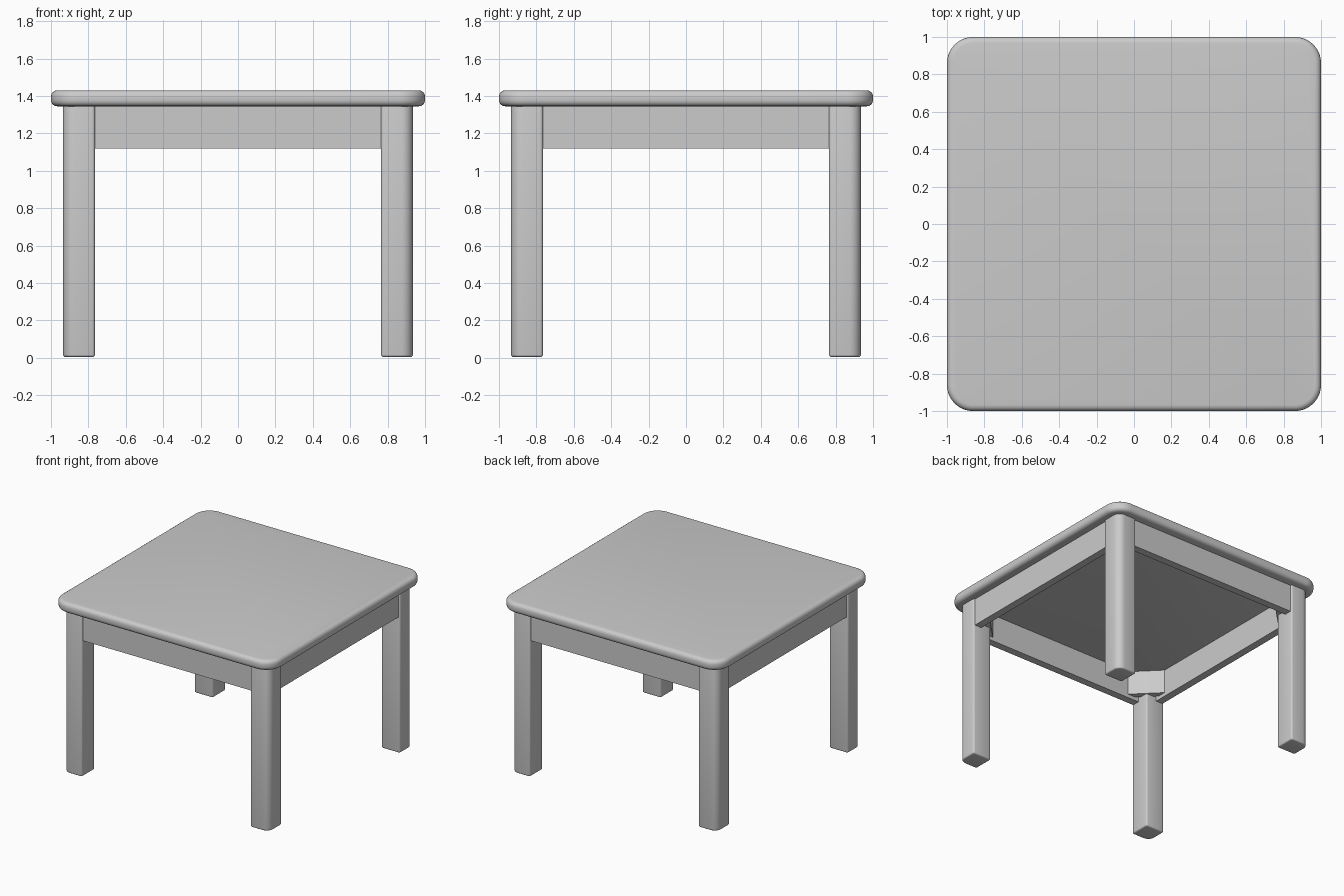
import bpy, bmesh
from math import radians
from mathutils import Matrix, Vector

if "Cube" in bpy.data.objects:
    bpy.data.objects.remove(bpy.data.objects["Cube"])


def rounded_box(name, lo, hi, corner, rim, outer=None, segs=8):
    """Box with rounded vertical corners, then softened top and bottom rims."""
    lo, hi = Vector(lo), Vector(hi)
    bm = bmesh.new()
    bmesh.ops.create_cube(bm, size=1)
    bm.transform(Matrix.Translation((lo + hi) / 2) @ Matrix.Diagonal((*(hi - lo), 1)))

    def upright():
        return [e for e in bm.edges
                if abs(e.verts[0].co.z - e.verts[1].co.z) > 1e-4]

    def bevel(edges, r, s):
        bmesh.ops.bevel(bm, geom=edges, offset=r, segments=s, profile=0.5,
                        affect='EDGES', clamp_overlap=True)

    if outer:
        # the corner furthest from the table centre gets the larger radius
        far = max(upright(), key=lambda e: e.verts[0].co.xy.length)
        others = [e for e in upright() if e is not far]
        bevel(others, corner, 3)
        far = max(upright(), key=lambda e: e.verts[0].co.xy.length)
        bevel([far], outer, segs)
    else:
        bevel(upright(), corner, segs)
    if rim:
        keep = set(upright())
        bevel([e for e in bm.edges if e not in keep], rim, 4)
    me = bpy.data.meshes.new(name)
    bm.to_mesh(me)
    bm.free()
    ob = bpy.data.objects.new(name, me)
    bpy.context.collection.objects.link(ob)
    bpy.context.view_layer.objects.active = ob
    for o in bpy.context.selected_objects:
        o.select_set(False)
    ob.select_set(True)
    bpy.ops.object.shade_smooth_by_angle(angle=radians(35))
    return ob


# table top
rounded_box("table_top", (-1, -1, 1.345), (1, 1, 1.43), 0.14, 0.032, segs=12)

# legs and diagonal corner braces
for sy, depth in ((-1, "front"), (1, "back")):
    for sx, side in ((-1, "left"), (1, "right")):
        xs, ys = sorted((sx * 0.765, sx * 0.935)), sorted((sy * 0.765, sy * 0.935))
        rounded_box(f"{depth}_{side}_leg", (xs[0], ys[0], 0.005), (xs[1], ys[1], 1.36),
                    0.015, 0.012, outer=0.06)
        brace = rounded_box(f"{depth}_{side}_corner_brace", (-0.15, -0.025, -0.1),
                            (0.15, 0.025, 0.1), 0.006, 0)
        brace.location = (sx * 0.78, sy * 0.78, 1.25)
        brace.rotation_euler.z = radians(-45 * sx * sy)

# apron rails between the legs
for i, name in enumerate(("front", "right", "back", "left")):
    rail = rounded_box(f"{name}_apron", (-0.8, -0.922, 1.12), (0.8, -0.86, 1.36), 0.004, 0, segs=1)
    rail.rotation_euler.z = radians(90 * i)
